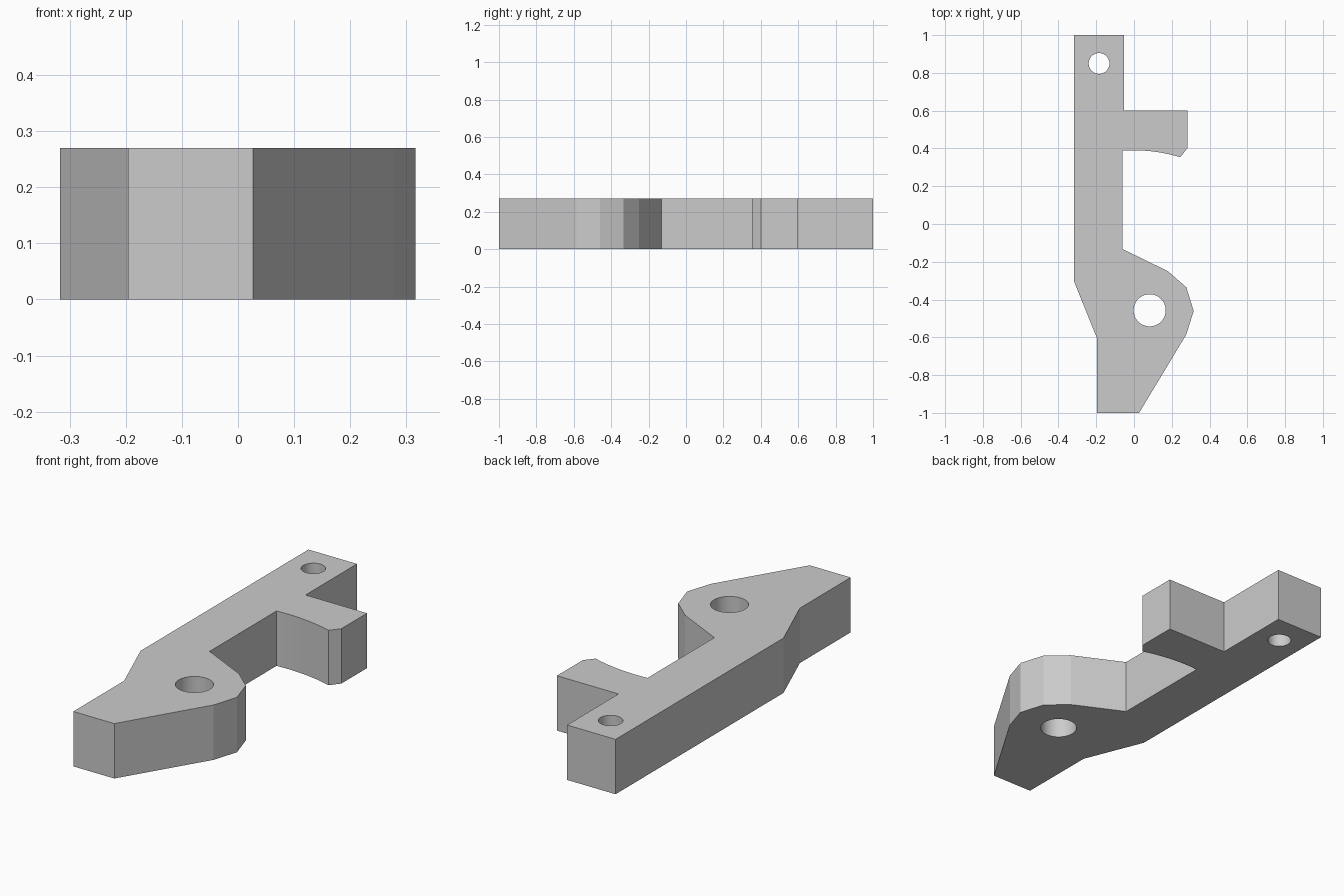
import bpy, bmesh, math

cube = bpy.data.objects.get("Cube")
if cube:
    bpy.data.objects.remove(cube, do_unlink=True)

HEIGHT = 0.27

grey = bpy.data.materials.new("plain grey")
grey.use_nodes = True
colour = (0.6, 0.6, 0.6, 1)
grey.diffuse_color = colour
grey.node_tree.nodes["Principled BSDF"].inputs["Base Color"].default_value = colour


def prism(name, outline, z0, z1):
    """Extrude a flat outline between two heights."""
    bm = bmesh.new()
    face = bm.faces.new([bm.verts.new((x, y, z0)) for x, y in outline])
    top = bmesh.ops.extrude_face_region(bm, geom=[face])["geom"]
    bmesh.ops.translate(bm, vec=(0, 0, z1 - z0),
                        verts=[v for v in top if isinstance(v, bmesh.types.BMVert)])
    bmesh.ops.recalc_face_normals(bm, faces=bm.faces)
    mesh = bpy.data.meshes.new(name)
    bm.to_mesh(mesh)
    bm.free()
    obj = bpy.data.objects.new(name, mesh)
    bpy.context.collection.objects.link(obj)
    mesh.materials.append(grey)
    return obj


def arc(cx, cy, r, a0, a1, n):
    return [(cx + r * math.cos(a0 + (a1 - a0) * i / n),
             cy + r * math.sin(a0 + (a1 - a0) * i / n)) for i in range(n + 1)]


# Lever outline: upper bar and side arm, hollow arc under the arm, pivot end
upper = [(-0.317, 1), (-0.053, 1), (-0.053, 0.6), (0.282, 0.6), (0.282, 0.4)]
hollow = arc(0, -0.45, 0.84, math.acos(0.245 / 0.84), math.acos(-0.062 / 0.84), 8)
pivot_end = [(-0.062, -0.132), (0.18, -0.25), (0.277, -0.335), (0.316, -0.46),
             (0.277, -0.585), (0.027, -1), (-0.196, -1), (-0.196, -0.605), (-0.317, -0.305)]
lever = prism("lever", upper + hollow + pivot_end, 0, HEIGHT)

# Round holes through both ends
for name, x, y, r in [("small_hole", -0.185, 0.85, 0.055), ("pivot_hole", 0.083, -0.457, 0.085)]:
    cutter = prism(name + "_cutter", arc(x, y, r, 0, math.tau, 48)[:-1], -0.1, HEIGHT + 0.1)
    cutter.hide_render = True
    cutter.hide_viewport = True
    cut = lever.modifiers.new(name, "BOOLEAN")
    cut.operation = "DIFFERENCE"
    cut.solver = "EXACT"
    cut.object = cutter

# Apply the cuts and remove the cutters
bpy.context.view_layer.update()
cut_mesh = bpy.data.meshes.new_from_object(
    lever.evaluated_get(bpy.context.evaluated_depsgraph_get()))
lever.modifiers.clear()
lever.data = cut_mesh
for obj in [o for o in bpy.data.objects if o.name.endswith("_cutter")]:
    bpy.data.objects.remove(obj, do_unlink=True)

# Smooth hole walls and hollow, sharp edges elsewhere
for obj in bpy.context.selected_objects:
    obj.select_set(False)
lever.select_set(True)
bpy.context.view_layer.objects.active = lever
bpy.ops.object.shade_smooth_by_angle(angle=math.radians(12))
